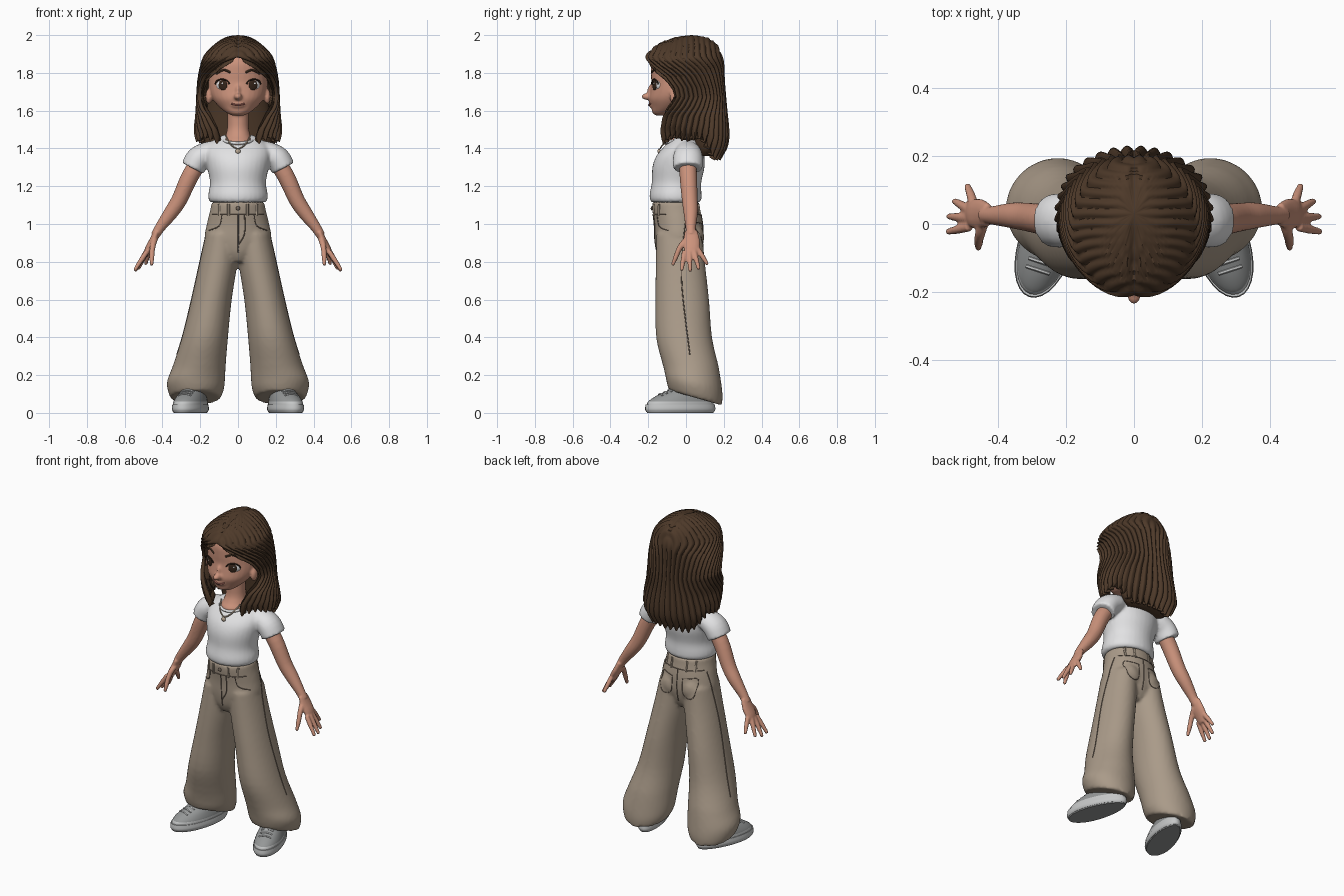
import bpy, bmesh, math
from math import sin, cos, pi, radians
from mathutils import Vector, Matrix
from mathutils.bvhtree import BVHTree

if "Cube" in bpy.data.objects:
    bpy.data.objects.remove(bpy.data.objects["Cube"])


def material(name, *rgb):
    m = bpy.data.materials.new(name)
    m.use_nodes = True
    m.diffuse_color = (*rgb, 1)
    m.node_tree.nodes["Principled BSDF"].inputs["Base Color"].default_value = (*rgb, 1)
    return m


HAIR = material("brown hair", .075, .041, .022)
SKIN = material("warm skin", .6, .29, .2)
WHITE = material("white cotton", .76, .76, .77)
TAN = material("tan trousers", .4, .325, .25)
SEAM = material("dark tan seam", .17, .13, .1)
PALE = material("pale grey sole", .56, .57, .57)
GREY = material("grey shoe", .3, .31, .31)
IRIS = material("dark brown iris", .035, .018, .01)
LIP = material("rose lip", .4, .14, .11)
METAL = material("soft gold", .5, .4, .3)
X, Y, Z = Vector((1, 0, 0)), Vector((0, 1, 0)), Vector((0, 0, 1))


def spline(rows, k=4):
    out = []
    for i in range(len(rows) - 1):
        four = rows[max(i - 1, 0)], rows[i], rows[i + 1], rows[min(i + 2, len(rows) - 1)]
        for t in (j / k for j in range(k)):
            out.append(tuple(b + .5 * t * (c - a + t * (2*a - 5*b + 4*c - d + t * (3*b - a - 3*c + d)))
                             for a, b, c, d in zip(*four)))
    return out + [tuple(rows[-1])]


def interp(table, k):
    for a, b in zip(table, table[1:]):
        if a[0] != b[0] and (a[0] - k) * (b[0] - k) <= 0:
            t = (k - a[0]) / (b[0] - a[0])
            return [p + (q - p) * t for p, q in zip(a[1:], b[1:])]
    return table[-1][1:]


def skin(bm, rings):
    vs = [[bm.verts.new(p) for p in r] for r in rings]
    n = len(vs[0])
    for a, b in zip(vs, vs[1:]):
        for i in range(n):
            bm.faces.new((a[i], a[(i + 1) % n], b[(i + 1) % n], b[i]))
    bm.faces.new(vs[0][::-1])
    bm.faces.new(vs[-1])


def ovals(bm, rows, s=1, n=32, tilt=0, egg=0, M=Matrix()):
    """Stack of horizontal ovals: centre x, y, z, radius x, radius y."""
    rings = []
    for cx, cy, z, rx, ry in spline(rows):
        lean = tilt * max(0, 1 - z / .25)
        rings.append([M @ Vector((s * cx + rx * cos(a) * (1 - egg * sin(a)), cy + ry * sin(a),
                                  z - lean * ry * sin(a))) for a in (2 * pi * i / n for i in range(n))])
    skin(bm, rings)


def tube(bm, rows, ref=Y, flat=1, s=1, n=14, k=4):
    """Tapered tube along x, y, z, radius."""
    rows = spline(rows, k)
    pts = [Vector((s * r[0], r[1], r[2])) for r in rows]
    rings = []
    for i, p in enumerate(pts):
        t = (pts[min(i + 1, len(pts) - 1)] - pts[max(i - 1, 0)]).normalized()
        u = t.cross(ref).normalized()
        v = u.cross(t)
        r = rows[i][3]
        rings.append([p + u * r * cos(a) + v * r * flat * sin(a) for a in (2 * pi * j / n for j in range(n))])
    skin(bm, rings)


def ball(bm, loc, radii, rot=Matrix(), seg=20):
    m = Matrix.Translation(loc) @ rot @ Matrix.Diagonal((*radii, 1))
    bmesh.ops.create_uvsphere(bm, u_segments=seg, v_segments=seg // 2, radius=1, matrix=m)


def finish(name, bm, *mats, voxel=0, soften=4, fix=True):
    if fix:
        bmesh.ops.recalc_face_normals(bm, faces=bm.faces)
    me = bpy.data.meshes.new(name)
    bm.to_mesh(me)
    bm.free()
    for m in mats:
        me.materials.append(m)
    me.shade_smooth()
    me.set_sharp_from_angle(angle=radians(50))
    ob = bpy.data.objects.new(name, me)
    bpy.context.collection.objects.link(ob)
    if voxel:
        r = ob.modifiers.new("fuse", 'REMESH')
        r.mode, r.voxel_size, r.use_smooth_shade = 'VOXEL', voxel, True
        r = ob.modifiers.new("soften", 'SMOOTH')
        r.factor, r.iterations = .5, soften
    return ob


def surface(ob):
    bpy.context.view_layer.update()
    return BVHTree.FromObject(ob, bpy.context.evaluated_depsgraph_get())


def stitch(bm, tree, origins, ray, r):
    """Thin cord laid where the rays meet a surface."""
    hits = [tree.ray_cast(Vector(o), ray)[0] for o in spline(origins, 6)]
    rows = [(*h, r) for h in hits if h]
    if len(rows) > 2:
        tube(bm, rows, ref=ray, n=6, k=1)


# trousers
bm = bmesh.new()
ovals(bm, [(0, -.04, .8, .06, .09), (0, -.04, .85, .12, .115), (0, -.038, .92, .175, .128),
           (0, -.04, 1, .165, .129), (0, -.052, 1.08, .146, .127), (0, -.054, 1.118, .14, .125)])
for s in (1, -1):
    ovals(bm, [(.225, .05, .08, .132, .14), (.224, .047, .12, .148, .147), (.222, .04, .17, .153, .148),
               (.205, .025, .25, .14, .147), (.175, -.01, .4, .122, .148), (.14, -.02, .6, .107, .142),
               (.103, -.03, .8, .1, .13), (.085, -.035, .95, .085, .122)], s, tilt=.42)
    ball(bm, (s * .066, .01, .93), (.078, .088, .09))
trousers = finish("trousers", bm, TAN, voxel=.011)
cloth = surface(trousers)

# trouser seams, pockets, loops and button
bm, loops = bmesh.new(), bmesh.new()
for y, ray in ((-1, Y), (1, -Y)):
    stitch(bm, cloth, [(x * .045, y, 1.05) for x in range(-3, 4)], ray, .003)
    stitch(bm, cloth, [(.001, y, z) for z in (1.05, .95, .85)], ray, .003)
stitch(bm, cloth, [(.035, -1, 1.05), (.034, -1, .95), (.003, -1, .89)], Y, .003)
for s in (1, -1):
    stitch(bm, cloth, [(s * .085, -1, 1.05), (s * .1, -1, .99), (s * .155, -1, .965)], Y, .003)
    stitch(bm, cloth, [(s * x, 1, z) for x, z in ((.035, 1), (.04, .91), (.078, .885), (.115, .91),
                                                 (.12, 1), (.078, 1.005), (.035, 1))], -Y, .0025)
    stitch(bm, cloth, [(s, y, z) for y, z in ((0, 1.04), (-.02, .84), (-.02, .65), (.02, .31))], -s * X, .003)
    for x in (.05, .1):
        for y, ray in ((-1, Y), (1, -Y)):
            stitch(loops, cloth, [(s * x, y, z) for z in (1.045, 1.075, 1.105)], ray, .008)
ball(bm, (0, -.181, 1.083), (.011, .006, .011), seg=12)
finish("trouser_seams", bm, SEAM)
finish("belt_loops", loops, TAN)

# shirt
bm = bmesh.new()
ovals(bm, [(0, -.055, 1.115, .143, .126), (0, -.055, 1.13, .156, .136), (0, -.055, 1.16, .157, .137),
           (0, -.05, 1.22, .148, .131), (0, -.04, 1.3, .163, .138), (0, -.03, 1.36, .172, .127),
           (0, -.01, 1.41, .165, .106), (0, 0, 1.45, .12, .077), (0, 0, 1.472, .075, .06)])
for s in (1, -1):
    tube(bm, [(.1, 0, 1.395, .05), (.16, .01, 1.375, .06), (.21, .01, 1.345, .066), (.24, .01, 1.295, .065)],
         flat=1.2, s=s, n=24)
finish("shirt", bm, WHITE, voxel=.009, soften=3)
bm = bmesh.new()
tube(bm, [(.082 * sin(a), -.025 - .092 * cos(a), 1.45 - .022 * cos(a), .008)
          for a in (2 * pi * i / 24 for i in range(25))], ref=Z, n=8, k=1)
finish("shirt_collar", bm, WHITE)

# arms and hands
for s, side in ((1, "left"), (-1, "right")):
    bm = bmesh.new()
    tube(bm, [(.17, .01, 1.38, .045), (.25, .012, 1.26, .046), (.31, .02, 1.13, .042), (.355, .025, 1.06, .038),
              (.41, .025, .985, .028), (.438, .026, .94, .024)], s=s, n=20)
    tube(bm, [(.43, .026, .96, .017), (.45, .03, .91, .021), (.472, .03, .87, .02), (.488, .03, .835, .014)],
         flat=2.1, s=s)
    for base, tip in (((.482, -.008, .855), (.543, -.022, .762)), ((.488, .018, .85), (.541, .022, .757)),
                      ((.486, .044, .85), (.525, .066, .768)), ((.472, .064, .865), (.488, .11, .792)),
                      ((.455, -.04, .86), (.457, -.068, .79))):
        tube(bm, [(*base, .014), (*[(a + b) / 2 for a, b in zip(base, tip)], .0135), (*tip, .01)], s=s, n=10)
        ball(bm, (s * tip[0], tip[1], tip[2]), (.011,) * 3, seg=10)
    tube(bm, [(.44, .01, .92, .017), (.45, -.022, .89, .016), (.455, -.045, .85, .014)], s=s, n=10)
    finish(side + "_arm", bm, SKIN, voxel=.0055, soften=3)

# head, neck, nose and ears
bm = bmesh.new()
ovals(bm, [(0, -.128, 1.574, .03, .028), (0, -.115, 1.588, .06, .062), (0, -.09, 1.62, .1, .094),
           (0, -.065, 1.66, .134, .131), (0, -.045, 1.7, .152, .146), (0, -.033, 1.75, .157, .151),
           (0, -.03, 1.8, .152, .156), (0, -.02, 1.86, .14, .162), (0, -.01, 1.92, .11, .13), (0, 0, 1.96, .05, .06)])
ovals(bm, [(0, -.01, 1.37, .05, .05), (0, -.03, 1.43, .077, .086), (0, -.025, 1.47, .065, .068),
           (0, -.02, 1.52, .056, .056), (0, -.02, 1.65, .057, .057)])
ball(bm, (0, -.2, 1.675), (.022, .036, .019))
ball(bm, (0, -.18, 1.705), (.014, .025, .035))
ball(bm, (0, -.168, 1.632), (.045, .03, .022))
for s in (1, -1):
    ball(bm, (s * .155, -.06, 1.675), (.017, .027, .04))
face = surface(finish("head", bm, SKIN, voxel=.007))

# brows and mouth
bm = bmesh.new()
for s in (1, -1):
    stitch(bm, face, [(s * .04, -1, 1.803), (s * .075, -1, 1.815), (s * .115, -1, 1.795)], Y, .006)
finish("eyebrows", bm, HAIR)
bm = bmesh.new()
stitch(bm, face, [(-.036, -1, 1.637), (0, -1, 1.629), (.036, -1, 1.637)], Y, .005)
finish("mouth", bm, LIP)

# eyes
whites, irises, lashes, glints = (bmesh.new() for _ in range(4))
for s in (1, -1):
    rot = Matrix.Rotation(s * radians(24), 4, 'Z')
    M = Matrix.Translation((s * .077, -.15, 1.735)) @ rot
    ball(whites, M.translation, (.041, .02, .03), rot)
    ball(irises, M @ Vector((-s * .004, -.0165, 0)), (.025, .006, .027), rot)
    ball(glints, M @ Vector((.004, -.0222, .009)), (.005, .002, .005), rot, 10)
    tube(lashes, [(*(M @ Vector((.042 * cos(a), -.014 - .006 * sin(a), .031 * sin(a)))), .004)
                  for a in (radians(10 + 20 * i) for i in range(9))], n=8)
for name, b, m in (("eye_whites", whites, WHITE), ("irises", irises, IRIS),
                   ("eyelashes", lashes, IRIS), ("eye_glints", glints, WHITE)):
    finish(name, b, m)

# hair: one curtain per side, ridged into strands, open over the face
DOME = spline([(2, 0, 0, .03), (1.995, .045, .07, .03), (1.98, .085, .115, .02), (1.95, .127, .165, .005),
               (1.9, .176, .201, -.01), (1.85, .198, .213, -.01), (1.75, .217, .207, 0), (1.6, .225, .21, .01),
               (1.5, .235, .2, .03), (1.42, .243, .195, .03), (1.26, .222, .15, .03)])
OPENING = [(2, 0), (1.89, 0), (1.87, 14), (1.85, 28), (1.81, 45), (1.78, 57), (1.72, 70), (1.67, 73),
           (1.62, 62), (1.57, 45), (1.5, 30), (1.42, 25)]
LENGTH = [(0, 1.42), (.25, 1.45), (.5, 1.44), (.75, 1.35), (1, 1.32)]
STRANDS, COLS, ROWS = 15, 120, 48
bm, grid = bmesh.new(), []
for i in range(ROWS + 1):
    t, row = (i / ROWS) ** 1.4, []
    for j in range(COLS + 1):
        u = j / COLS
        end = interp(LENGTH, u)[0] + .035 * (1 - abs(sin(pi * STRANDS * u))) + .012 * sin(7.3 * int(STRANDS * u))
        z = 2 - (2 - end) * t
        rx, ry, cy = interp(DOME, z)
        start = radians(interp(OPENING, z)[0])
        a = start + u * (pi - start)
        w = min(1, max(0, (z - 1.82) / .16))
        f = u * (1 - w) + w * (cy - ry * cos(a) + .22) / .44
        d = .016 * (1 - abs(sin(pi * STRANDS * f))) * min(1, rx / .1)
        inset = d * (1 - w) + .02 * max(0, t - .9) * 10 * (1 - w)
        x = 0 if j in (0, COLS) and start == 0 or j == COLS else (rx - inset) * sin(a)
        part = .012 * math.exp(-(x / .012) ** 2) * w * min(1, rx / .05)
        row.append(bm.verts.new((x, cy - (ry - inset) * cos(a), z - d * w * .7 - part)))
    grid.append(row)
for a, b in zip(grid, grid[1:]):
    for j in range(COLS):
        bm.faces.new((a[j], b[j], b[j + 1], a[j + 1]))
bmesh.ops.remove_doubles(bm, verts=bm.verts, dist=.0001)
hair = finish("hair", bm, HAIR, fix=False)
hair.modifiers.new("both_sides", 'MIRROR')
thick = hair.modifiers.new("thickness", 'SOLIDIFY')
thick.thickness, thick.offset = .035, -1
bm = bmesh.new()
ovals(bm, [(0, .1, 1.36, .13, .05), (0, .11, 1.42, .18, .075), (0, .1, 1.6, .17, .085), (0, .06, 1.85, .13, .09)])
finish("inner_hair", bm, HAIR)

# necklace
bm = bmesh.new()
tube(bm, [(.066, -.07, 1.468, .004), (.042, -.118, 1.425, .004), (0, -.137, 1.398, .004),
          (-.042, -.118, 1.425, .004), (-.066, -.07, 1.468, .004)], ref=Z, n=6)
ball(bm, (0, -.143, 1.385), (.014, .008, .014), seg=12)
finish("necklace", bm, METAL)

# shoes
for s, side in ((1, "left"), (-1, "right")):
    M = Matrix.Translation((s * .248, -.03, 0)) @ Matrix.Rotation(s * radians(18), 4, 'Z')
    bm = bmesh.new()
    ovals(bm, [(0, 0, .006, .076, .188), (0, 0, .02, .082, .194), (0, 0, .045, .079, .191)], egg=.12, M=M)
    finish(side + "_sole", bm, PALE)
    bm = bmesh.new()
    ovals(bm, [(0, 0, 0, .072, .184), (0, 0, .008, .075, .187)], egg=.12, M=M)
    finish(side + "_outsole", bm, GREY)
    bm = bmesh.new()
    ovals(bm, [(0, 0, .035, .076, .186), (0, .003, .06, .075, .18), (0, .02, .09, .066, .152),
               (0, .05, .12, .055, .112), (0, .075, .16, .05, .08)], egg=.12, M=M)
    for f in bm.faces:
        f.material_index = int(f.calc_center_median().z < .062)
    shoe = surface(finish(side + "_upper", bm, GREY, PALE))
    bm = bmesh.new()
    for y in (-.06, -.085, -.11):
        stitch(bm, shoe, [M @ Vector((x, y, 1)) for x in (-.035, 0, .035)], -Z, .006)
    finish(side + "_laces", bm, PALE)
